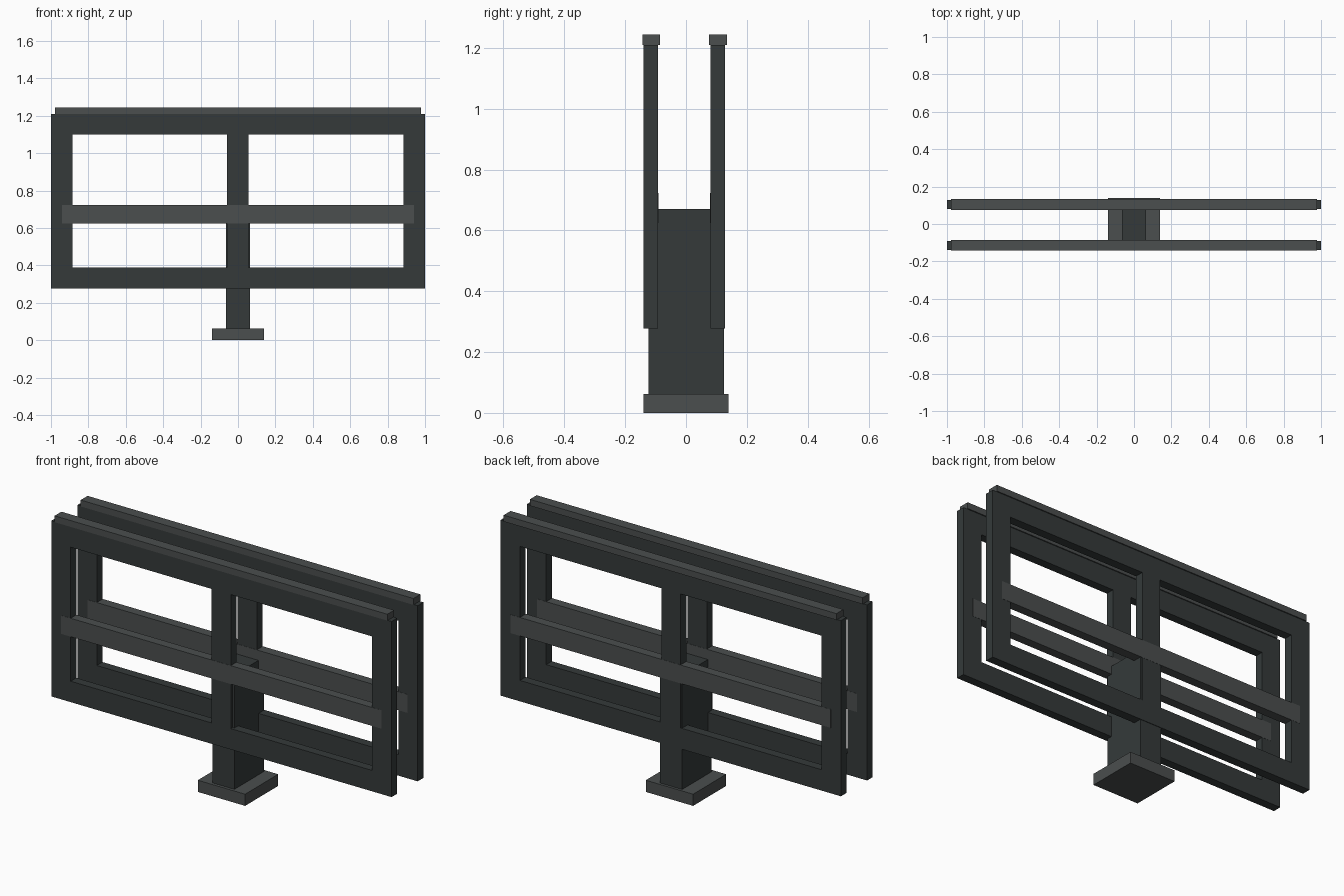
import bpy, bmesh

if "Cube" in bpy.data.objects:
    bpy.data.objects.remove(bpy.data.objects["Cube"])


def finish(name, bm):
    bmesh.ops.recalc_face_normals(bm, faces=bm.faces)
    mesh = bpy.data.meshes.new(name)
    bm.to_mesh(mesh)
    bm.free()
    obj = bpy.data.objects.new(name, mesh)
    bpy.context.collection.objects.link(obj)
    mat = bpy.data.materials.get("dark_grey") or bpy.data.materials.new("dark_grey")
    mat.diffuse_color = (0.05, 0.06, 0.06, 1) if "rail" not in name and "base" not in name else (0.09, 0.1, 0.1, 1)
    mat.use_nodes = True
    mat.node_tree.nodes["Principled BSDF"].inputs["Base Color"].default_value = mat.diffuse_color
    mesh.materials.append(mat)
    return obj


def box(name, x, y, z, color):
    bm = bmesh.new()
    bmesh.ops.create_cube(bm, size=1)
    for v in bm.verts:
        v.co = [(r[0] + r[1]) / 2 + c * (r[1] - r[0]) for c, r in zip(v.co, (x, y, z))]
    return paint(finish(name, bm), color)


def paint(obj, color):
    mat = bpy.data.materials.get(color) or bpy.data.materials.new(color)
    mat.diffuse_color = COLORS[color]
    mat.use_nodes = True
    mat.node_tree.nodes["Principled BSDF"].inputs["Base Color"].default_value = mat.diffuse_color
    obj.data.materials.clear()
    obj.data.materials.append(mat)
    return obj


COLORS = {"dark_paint": (0.035, 0.042, 0.042, 1), "trim_paint": (0.07, 0.077, 0.077, 1)}


def window_frame(name, y):
    # two-pane frame: grid of cells with the panes left out, extruded in depth
    xs = (-1, -0.886, -0.058, 0.055, 0.886, 1)
    zs = (0.277, 0.388, 1.1, 1.21)
    bm = bmesh.new()
    grid = [[bm.verts.new((x, y[0], z)) for z in zs] for x in xs]
    for i in range(5):
        for k in range(3):
            if not (k == 1 and i in (1, 3)):
                bm.faces.new((grid[i][k], grid[i + 1][k], grid[i + 1][k + 1], grid[i][k + 1]))
    ext = bmesh.ops.extrude_face_region(bm, geom=bm.faces[:], use_keep_orig=True)
    for g in ext["geom"]:
        if isinstance(g, bmesh.types.BMVert):
            g.co.y = y[1]
    return paint(finish(name, bm), "dark_paint")


# base plate and centre post
box("base_plate", (-0.139, 0.139), (-0.139, 0.139), (0, 0.062), "trim_paint")
box("centre_post", (-0.065, 0.065), (-0.123, 0.125), (0.062, 0.67), "dark_paint")

# front and back panels, each a frame with middle rail and top cap
for side, y0, y1 in (("front", -0.139, -0.092), ("back", 0.08, 0.128)):
    window_frame(side + "_frame", (y0, y1))
    box(side + "_middle_rail", (-0.941, 0.941), (y0 - 0.001, y1 + 0.001), (0.625, 0.723), "trim_paint")
    box(side + "_top_cap", (-0.978, 0.978), (y0 - 0.004, y1 + 0.006), (1.21, 1.244), "trim_paint")
